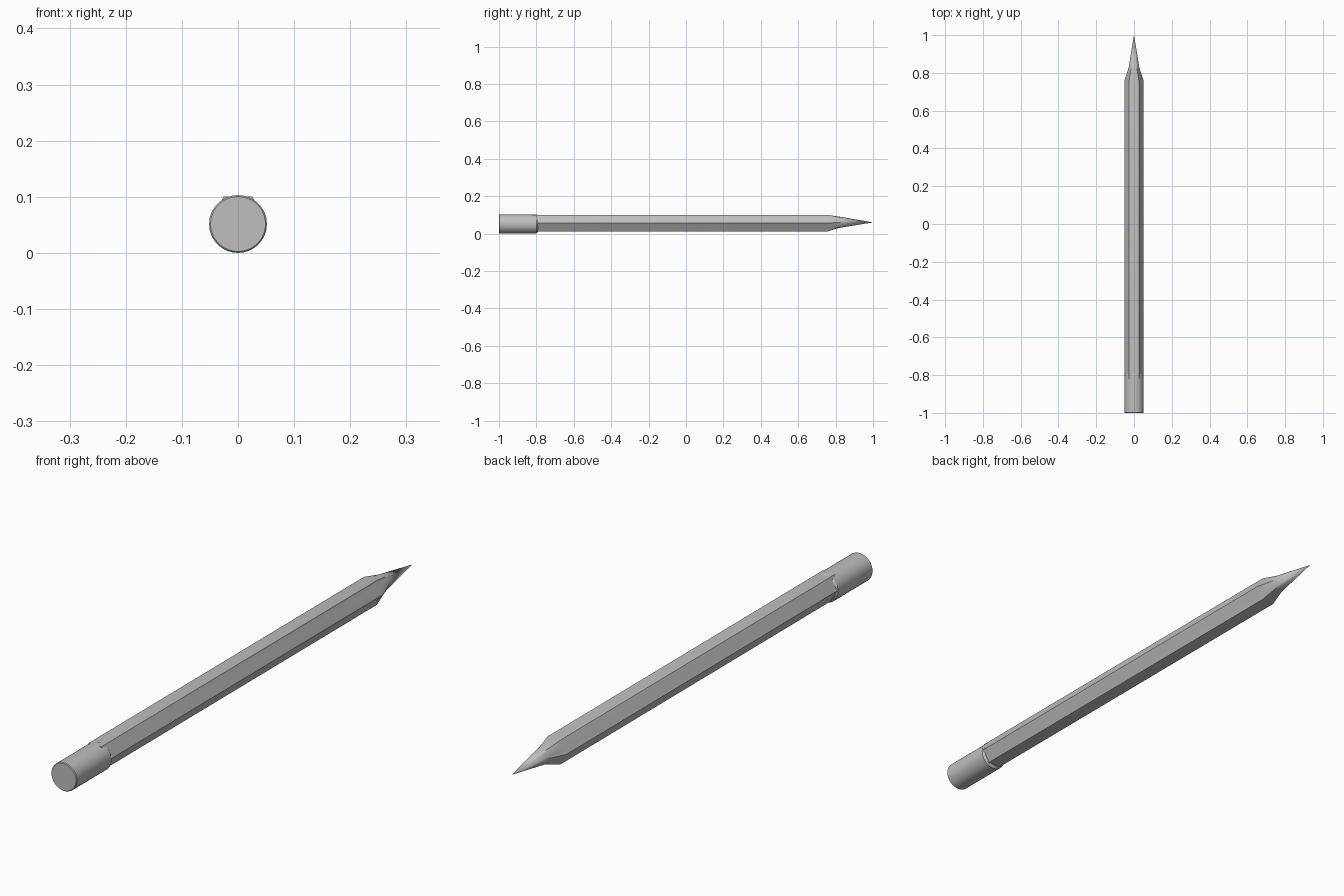
import bpy, bmesh
from math import pi, cos, sin

cube = bpy.data.objects.get("Cube")
if cube:
    bpy.data.objects.remove(cube, do_unlink=True)

grey = bpy.data.materials.new("plain_grey")
grey.use_nodes = True
colour = (0.52, 0.52, 0.52, 1)
grey.diffuse_color = colour
grey.node_tree.nodes["Principled BSDF"].inputs["Base Color"].default_value = colour

SEGMENTS = 36


def circle(y, radius, z):
    return [(radius * cos(2 * pi * i / SEGMENTS), y, z + radius * sin(2 * pi * i / SEGMENTS))
            for i in range(SEGMENTS)]


def hexagon(y, radius, z, corner_shift=0):
    # Corners point sideways, flats face up and down
    points = []
    per_side = SEGMENTS // 6
    for i in range(SEGMENTS):
        side, t = i // per_side, (i % per_side) / per_side
        a, b = side * pi / 3, (side + 1) * pi / 3
        shift = corner_shift * abs(2 * t - 1) ** 2
        points.append((radius * (cos(a) * (1 - t) + cos(b) * t), y + shift,
                       z + radius * (sin(a) * (1 - t) + sin(b) * t)))
    return points


def loft(name, rings, apex=None):
    bm = bmesh.new()
    loops = [[bm.verts.new(p) for p in ring] for ring in rings]
    bm.faces.new(loops[0])
    pairs = [(i, (i + 1) % SEGMENTS) for i in range(SEGMENTS)]
    for low, high in zip(loops, loops[1:]):
        for i, j in pairs:
            bm.faces.new((low[i], low[j], high[j], high[i]))
    if apex:
        tip = bm.verts.new(apex)
        for i, j in pairs:
            bm.faces.new((loops[-1][i], loops[-1][j], tip))
    else:
        bm.faces.new(loops[-1])
    bmesh.ops.recalc_face_normals(bm, faces=bm.faces)
    mesh = bpy.data.meshes.new(name)
    bm.to_mesh(mesh)
    bm.free()
    mesh.materials.append(grey)
    obj = bpy.data.objects.new(name, mesh)
    bpy.context.collection.objects.link(obj)
    bpy.ops.object.select_all(action="DESELECT")
    obj.select_set(True)
    bpy.context.view_layer.objects.active = obj
    bpy.ops.object.shade_smooth_by_angle(angle=pi / 7)


# Round end cap with softened rims
loft("end_cap", [circle(-1, 0.049, 0.0515), circle(-0.997, 0.0515, 0.0515),
                 circle(-0.8, 0.0515, 0.0515), circle(-0.792, 0.045, 0.054)])

# Six-sided shaft sharpened to a round point
loft("shaft_and_point", [hexagon(-0.82, 0.051, 0.056),
                         hexagon(0.74, 0.051, 0.056, corner_shift=0.02),
                         circle(0.825, 0.029, 0.061)], apex=(0, 1, 0.06))
